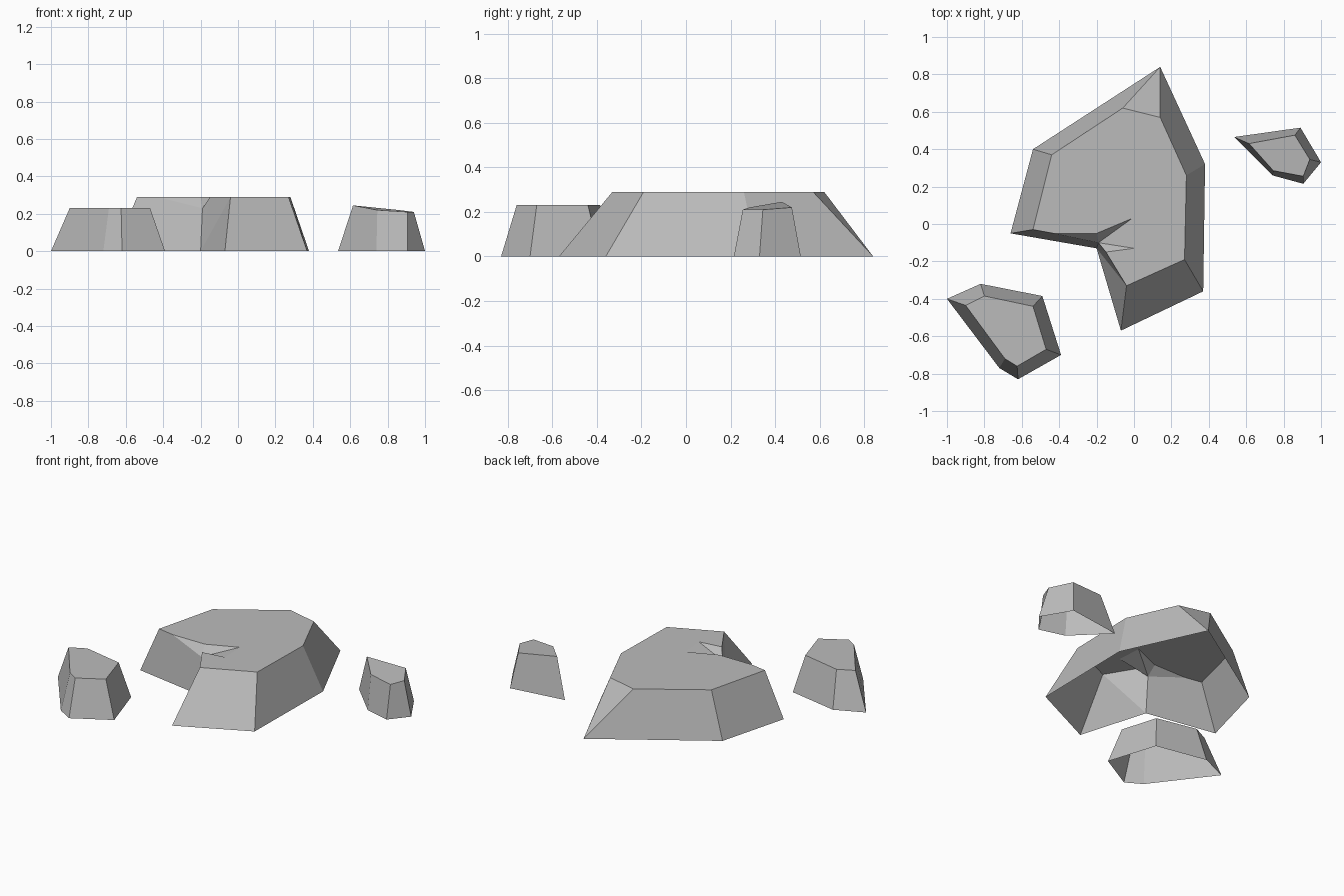
import bpy
import bmesh

cube = bpy.data.objects.get("Cube")
if cube:
    bpy.data.objects.remove(cube, do_unlink=True)

# Stone material
stone = bpy.data.materials.new("grey_stone")
stone.use_nodes = True
colour = (0.5, 0.5, 0.5, 1)
stone.diffuse_color = colour
bsdf = next(n for n in stone.node_tree.nodes if n.type == "BSDF_PRINCIPLED")
bsdf.inputs["Base Color"].default_value = colour
bsdf.inputs["Roughness"].default_value = 1


def build_rock(name, columns, top, dent=None):
    """Loft a hollow rock: each column is a ground point with its rim points,
    anticlockwise; top is the cap outline; dent is (low point, rim points)."""
    bm = bmesh.new()
    cache = {}

    def add_face(*points):
        unique = list(dict.fromkeys(points))
        for p in unique:
            if p not in cache:
                cache[p] = bm.verts.new(p)
        bm.faces.new([cache[p] for p in unique])

    # Sloping walls, with corner facets where a column has several rim points
    for i, (foot, rim) in enumerate(columns):
        next_foot, next_rim = columns[(i + 1) % len(columns)]
        add_face(foot, next_foot, next_rim[0], rim[-1])
        for a, b in zip(rim, rim[1:]):
            add_face(foot, b, a)

    # Cap and its broken notch
    add_face(*top)
    if dent:
        low, edge = dent
        for a, b in zip(edge, edge[1:]):
            add_face(low, b, a)

    mesh = bpy.data.meshes.new(name)
    bm.to_mesh(mesh)
    bm.free()
    mesh.materials.append(stone)
    obj = bpy.data.objects.new(name, mesh)
    bpy.context.collection.objects.link(obj)
    return obj


def ground(x, y):
    return (x, y, 0.0)


def high(x, y):
    return (x, y, 0.29)


# Large rock with a notch broken into its front left edge
west, north_west = high(-0.54, -0.03), high(-0.44, 0.37)
north, north_east = high(-0.06, 0.62), high(0.14, 0.57)
east, south_east, south = high(0.28, 0.26), high(0.27, -0.19), high(-0.04, -0.33)
notch_start, notch_back = high(-0.43, -0.05), high(-0.2, -0.05)
long_tip, short_tip, notch_end = high(-0.01, 0.03), high(0, -0.13), high(-0.15, -0.15)
notch_low = (-0.19, -0.1, 0.23)
notch_rim = [notch_start, notch_back, long_tip, short_tip, notch_end]

build_rock(
    "large_rock",
    [
        (ground(-0.66, -0.05), [west]),
        (ground(-0.2, -0.13), [notch_start, notch_low, notch_end, south]),
        (ground(-0.07, -0.57), [south]),
        (ground(0.37, -0.36), [south_east]),
        (ground(0.38, 0.32), [east]),
        (ground(0.14, 0.84), [north_east, north]),
        (ground(-0.54, 0.4), [north_west]),
    ],
    [west, *notch_rim, south, south_east, east, north_east, north, north_west],
    (notch_low, notch_rim),
)


def build_small_rock(name, feet, rim):
    columns = [(ground(*f), [r]) for f, r in zip(feet, rim)]
    build_rock(name, columns, rim)


# Small flat-topped rock at the front
build_small_rock(
    "front_small_rock",
    [(-1, -0.4), (-0.72, -0.77), (-0.62, -0.83),
     (-0.39, -0.7), (-0.49, -0.385), (-0.82, -0.32)],
    [(x, y, 0.23) for x, y in
     [(-0.9, -0.435), (-0.69, -0.72), (-0.625, -0.76),
      (-0.47, -0.67), (-0.54, -0.44), (-0.8, -0.385)]],
)

# Small rock at the side, its top tilting down outward
build_small_rock(
    "side_small_rock",
    [(0.535, 0.465), (0.74, 0.26), (0.905, 0.215), (1, 0.33), (0.89, 0.515)],
    [(0.615, 0.43, 0.245), (0.745, 0.285, 0.22), (0.905, 0.255, 0.21),
     (0.94, 0.345, 0.21), (0.86, 0.475, 0.22)],
)
